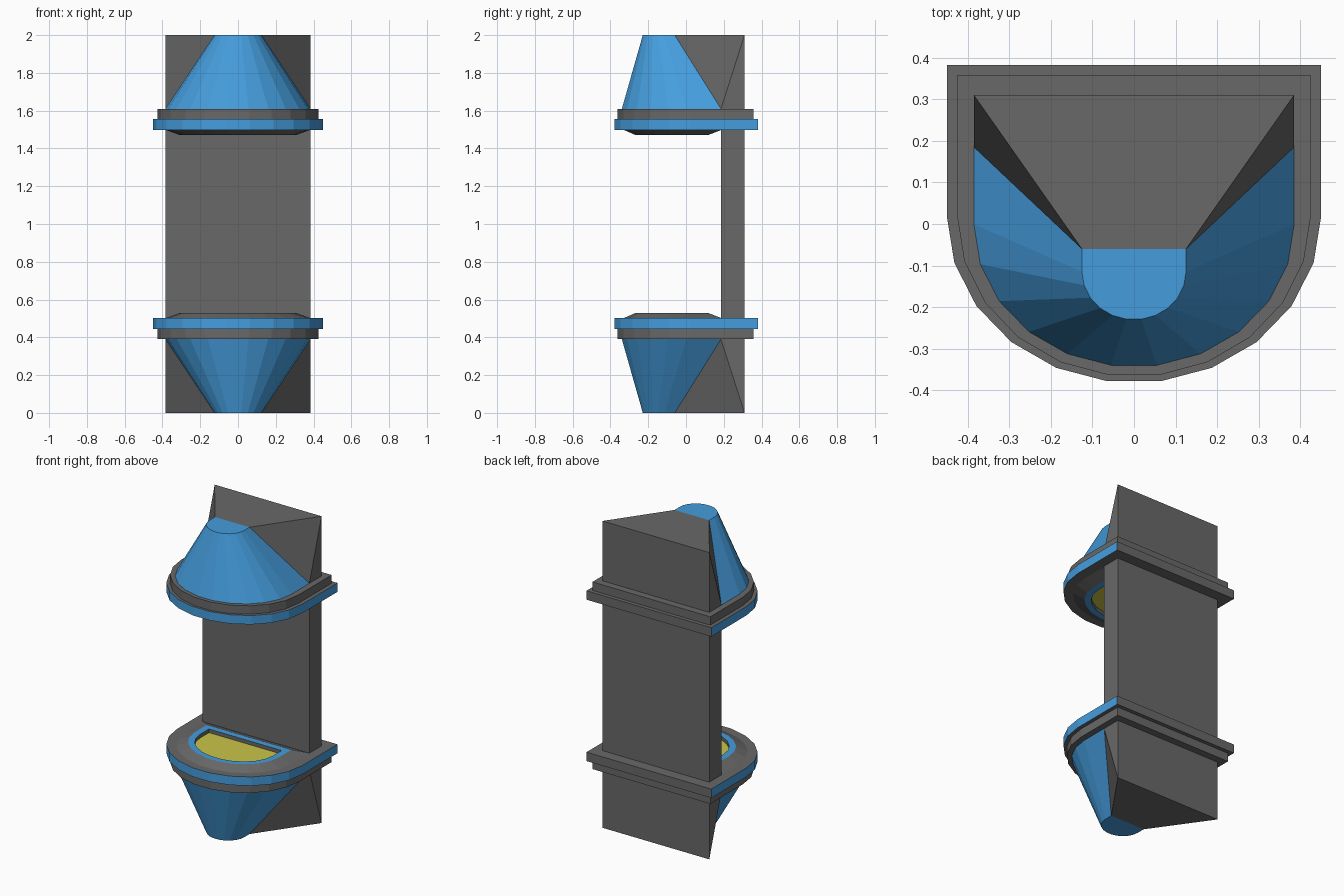
import bpy, bmesh, math

if "Cube" in bpy.data.objects:
    bpy.data.objects.remove(bpy.data.objects["Cube"])


def material(name, rgb):
    m = bpy.data.materials.new(name)
    m.diffuse_color = (*rgb, 1)
    m.use_nodes = True
    m.node_tree.nodes["Principled BSDF"].inputs["Base Color"].default_value = m.diffuse_color
    return m


GREY = material("dark grey", (0.14, 0.14, 0.14))
BLUE = material("bright blue", (0.06, 0.34, 0.73))
YELLOW = material("yellow", (0.59, 0.55, 0.065))
MID = 1.0  # every part mirrors about this height


def finish(name, bm, mats):
    bmesh.ops.recalc_face_normals(bm, faces=bm.faces[:])
    me = bpy.data.meshes.new(name)
    bm.to_mesh(me)
    bm.free()
    for m in mats:
        me.materials.append(m)
    ob = bpy.data.objects.new(name, me)
    bpy.context.collection.objects.link(ob)
    ob.location.z = MID
    mod = ob.modifiers.new("mirror", 'MIRROR')
    mod.use_axis = (False, False, True)
    mod.use_clip = False
    return ob


def outline(rx, cy, ry, back):
    """D-shaped outline: square back, 11-sided half-ellipse front."""
    pts = [(rx, back)]
    for i in range(12):
        a = math.pi * i / 11
        pts.append((rx * math.cos(a), cy - ry * math.sin(a)))
    return pts + [(-rx, back)]


def loft(name, rings, mats, bands, start=0, end=0, back=None):
    """Skin (outline, z) rings; bands = material index per band,
    back = material index of rear faces (-1 leaves them open)."""
    bm = bmesh.new()
    loops = [[bm.verts.new((x, y, z - MID)) for x, y in o] for o, z in rings]
    for a, b, mi in zip(loops, loops[1:], bands):
        n = len(a)
        for i in range(n):
            j = (i + 1) % n
            rear = i == n - 1 and back is not None
            if rear and back < 0:
                continue
            f = bm.faces.new((a[i], a[j], b[j], b[i]))
            f.material_index = back if rear else mi
    for loop, mi in ((loops[0], start), (loops[-1], end)):
        bm.faces.new(loop).material_index = mi
    return finish(name, bm, mats)


# Back slab, lower half (mirrored upward)
bm = bmesh.new()
bmesh.ops.create_cube(bm, size=1)
for v in bm.verts:
    v.co.x *= 0.77
    v.co.y = 0.2475 + v.co.y * 0.125
    v.co.z = 0.39 - MID if v.co.z < 0 else 0
bmesh.ops.delete(bm, geom=[f for f in bm.faces if abs(f.calc_center_median().z) < 1e-5],
                 context='FACES_ONLY')
finish("back_slab", bm, [GREY])

# Grey wedge joining the slab to the cone
bm = bmesh.new()
for s in (-1, 1):
    for x, y, z in ((.385, .31, 0), (.125, -.06, 0), (.385, .185, .39), (.385, .31, .39)):
        bm.verts.new((s * x, y, z - MID))
bmesh.ops.convex_hull(bm, input=bm.verts[:])
bmesh.ops.dissolve_limit(bm, angle_limit=0.01, verts=bm.verts[:], edges=bm.edges[:])
finish("end_wedge", bm, [GREY])

# Blue tapered cone
loft("end_cone", [(outline(.125, -.115, .115, -.06), 0),
                  (outline(.385, 0, .343, .185), .39)], [BLUE], [0], back=-1)

# Stepped flange: grey collar, then a wider blue-edged plate with a grey back
loft("collar", [(outline(.425, .02, .387, .357), .39),
                (outline(.425, .02, .387, .357), .445)], [GREY], [0])
loft("flange_plate", [(outline(.45, .02, .402, .382), .445),
                      (outline(.45, .02, .402, .382), .503)],
     [GREY, BLUE], [1], back=0)

# Bevelled pad with blue rim, grey recess wall and yellow light
loft("light_pad", [(outline(.38, 0, .33, .185), .503),
                   (outline(.305, -.01, .258, .115), .53),
                   (outline(.262, -.015, .215, .075), .53),
                   (outline(.262, -.015, .215, .075), .506)],
     [GREY, BLUE, YELLOW], [0, 1, 0], start=0, end=2)
